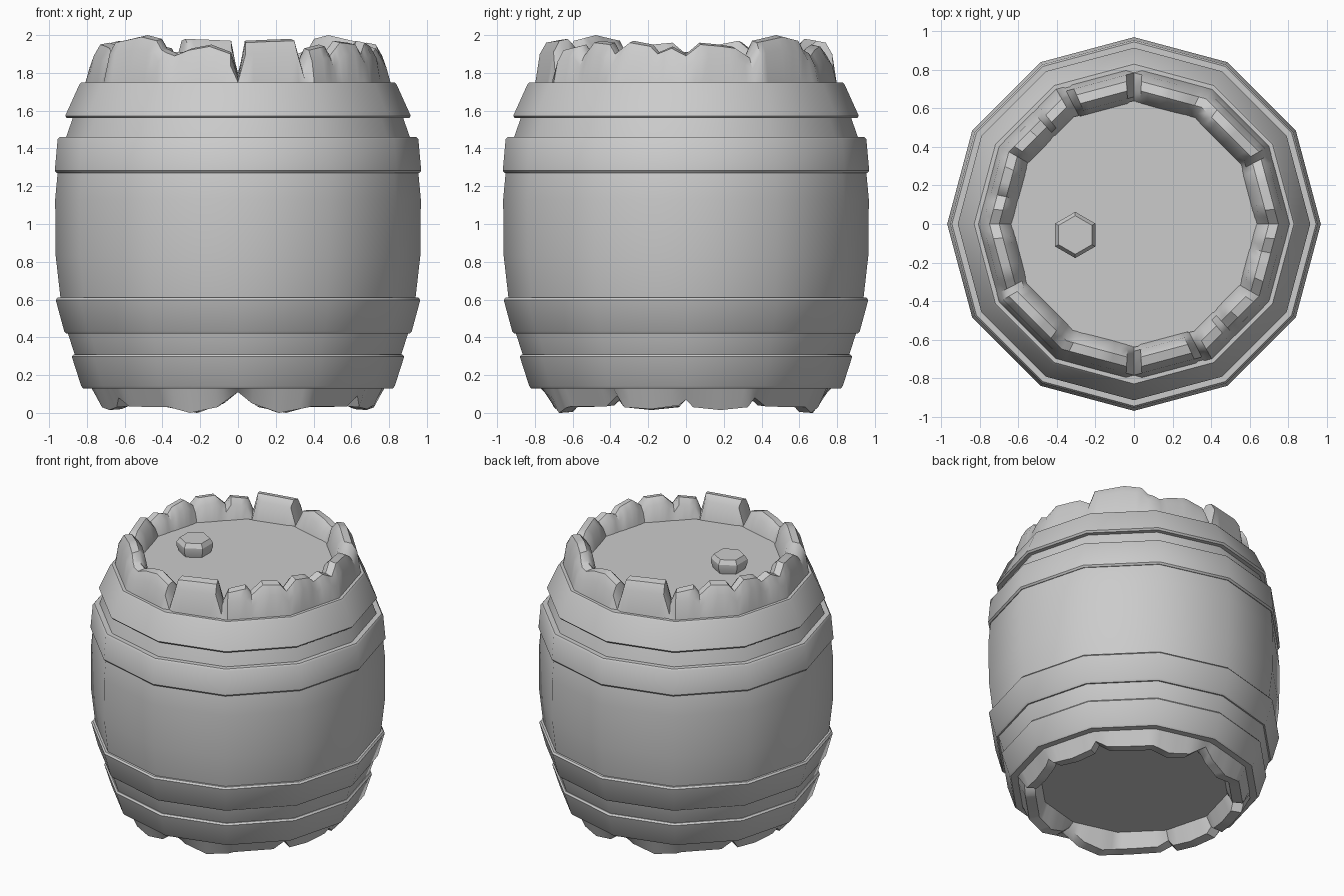
import bpy, bmesh
from math import pi, sin, cos, radians

if "Cube" in bpy.data.objects:
    bpy.data.objects.remove(bpy.data.objects["Cube"])


def finish(name, bm, angle=35):
    bmesh.ops.recalc_face_normals(bm, faces=bm.faces)
    me = bpy.data.meshes.new(name)
    bm.to_mesh(me)
    bm.free()
    ob = bpy.data.objects.new(name, me)
    bpy.context.collection.objects.link(ob)
    bpy.ops.object.select_all(action='DESELECT')
    ob.select_set(True)
    bpy.context.view_layer.objects.active = ob
    bpy.ops.object.shade_smooth_by_angle(angle=radians(angle))
    return ob


def facet(deg):
    """Radius factor that keeps a fine ring on the 12-sided outline."""
    return cos(pi / 12) / cos(radians(deg % 30 - 15))


def loft(name, rows, segs, closed=False, angle=35):
    """rows: functions degrees -> (radius, z), joined into a ring surface."""
    bm = bmesh.new()
    grid = []
    for row in rows:
        ring = []
        for i in range(segs):
            d = i * 360 / segs
            r, z = row(d)
            r *= facet(d)
            ring.append(bm.verts.new((r * cos(radians(d)), r * sin(radians(d)), z)))
        grid.append(ring)
    pairs = list(zip(grid, grid[1:]))
    if closed:
        pairs.append((grid[-1], grid[0]))
    for a, b in pairs:
        for i in range(segs):
            j = (i + 1) % segs
            bm.faces.new((a[i], a[j], b[j], b[i]))
    return finish(name, bm, angle)


def lathe(name, profile, closed=False, angle=35):
    return loft(name, [lambda d, p=p: p for p in profile], 12, closed, angle)


def table(points, d):
    """Height along the rim; the pattern repeats every half turn."""
    d %= 180
    for (a, za), (b, zb) in zip(points, points[1:]):
        if a <= d <= b:
            return za + (zb - za) * (d - a) / (b - a)


def disc(name, r, z):
    bm = bmesh.new()
    bm.faces.new([bm.verts.new((r * cos(i * pi / 6), r * sin(i * pi / 6), z))
                  for i in range(12)])
    return finish(name, bm)


# Bulging body
lathe("body", [(.775, .13), (.865, .31), (.90, .42), (.94, .61), (.965, .83),
               (.968, 1.13), (.955, 1.27), (.91, 1.46), (.875, 1.56), (.81, 1.75)])

# Four hoops: bottom and top radius and height
for n, (r0, z0, r1, z1) in enumerate([(.83, .13, .88, .31), (.92, .42, .965, .61),
                                      (.97, 1.27, .955, 1.46), (.915, 1.56, .84, 1.75)]):
    t = .06
    lathe(f"hoop_{n + 1}", [(r0 - t, z0), (r0 - .01, z0), (r0, z0 + .012),
                            (r1, z1 - .012), (r1 - .01, z1), (r1 - t, z1)],
          closed=True)

# Worn top rim: broken stave ends with rounded lips
top = [(0, 1.90), (6, 1.96), (15, 1.95), (21, 1.94), (27, 1.89), (30, 1.97),
       (45, 2.0), (54, 1.98), (57, 1.93), (63, 1.90), (69, 1.93), (78, 1.95),
       (87, 1.91), (90, 1.78), (93, 1.97), (102, 1.975), (114, 1.98), (117, 1.84),
       (120, 1.93), (129, 1.95), (132, 1.90), (138, 1.97), (147, 1.96), (150, 1.91),
       (156, 1.97), (165, 1.95), (168, 1.91), (174, 1.94), (180, 1.90)]


def top_z(d):
    return table(top, d)


loft("top_rim", [lambda d: (.81, 1.74),
                 lambda d: (.785, max(1.75, top_z(d) - .07)),
                 lambda d: (.75, top_z(d) - .01),
                 lambda d: (.70, top_z(d)),
                 lambda d: (.66, max(1.80, top_z(d) - .04)),
                 lambda d: (.63, 1.79)], 120, angle=40)

# Chipped bottom rim
low = [(0, .07), (3, .03), (15, .015), (27, .03), (30, .08), (36, .035),
       (51, .03), (60, .03), (69, .0), (81, .03), (90, .11), (96, .05),
       (108, .0), (123, .035), (144, .035), (150, .09), (153, .03),
       (165, .02), (177, .04), (180, .07)]


def low_z(d):
    return table(low, d)


loft("bottom_rim", [lambda d: (.78, .14),
                    lambda d: (.73, low_z(d)),
                    lambda d: (.66, low_z(d) + .005),
                    lambda d: (.62, .14)], 120, angle=40)

# Recessed lid and base
disc("lid", .64, 1.81)
disc("base", .63, .14)

# Six-sided bung in the lid
bm = bmesh.new()
rings = [[bm.verts.new((-.305 + r * sin(i * pi / 3), -.057 + r * cos(i * pi / 3), z))
          for i in range(6)] for r, z in ((.10, 1.80), (.12, 1.85), (.12, 1.88), (.10, 1.91))]
for a, b in zip(rings, rings[1:]):
    for i in range(6):
        bm.faces.new((a[i], a[(i + 1) % 6], b[(i + 1) % 6], b[i]))
bm.faces.new(rings[-1])
bm.faces.new(rings[0][::-1])
finish("bung", bm, 25)
